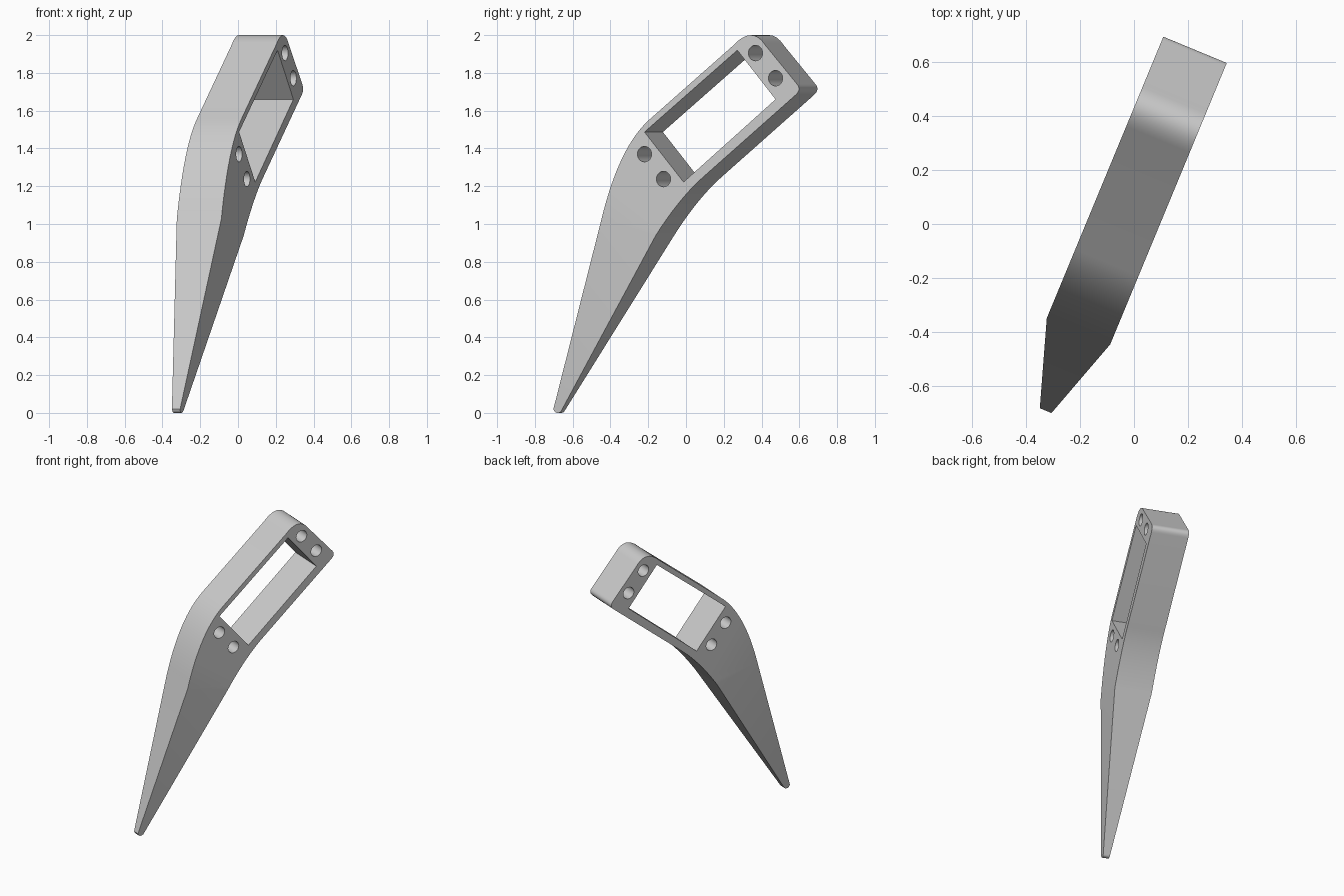
import bpy, bmesh, math
from mathutils import Matrix, Vector

cube = bpy.data.objects.get("Cube")
if cube:
    bpy.data.objects.remove(cube)

# Leg plane: local x runs along the leg's heading, local y is up, local z is its thickness
TURN = math.radians(22.5)
S, C = math.sin(TURN), math.cos(TURN)
FRAME = Matrix(((S, 0, C, 0), (C, 0, -S, 0), (0, 1, 0, 0), (0, 0, 0, 1)))
MID, HALF, TIP_HALF = -0.038, 0.1275, 0.022

grey = bpy.data.materials.new("plain_grey")
grey.use_nodes = True
colour = (0.6, 0.6, 0.6, 1)
grey.diffuse_color = colour
grey.node_tree.nodes["Principled BSDF"].inputs["Base Color"].default_value = colour


def bend(a, b, c, steps):
    """Points on a quadratic curve from a to c, pulled towards b."""
    a, b, c = Vector(a), Vector(b), Vector(c)
    return [a.lerp(b, i / steps).lerp(b.lerp(c, i / steps), i / steps)
            for i in range(steps + 1)]


def slab(name, outline, half, shape=None):
    """Extrude an outline through the leg's thickness."""
    bm = bmesh.new()
    face = bm.faces.new([bm.verts.new((p[0], p[1], -half)) for p in outline])
    top = bmesh.ops.extrude_face_region(bm, geom=[face])["geom"]
    for v in top:
        if isinstance(v, bmesh.types.BMVert):
            v.co.z = half
    if shape:
        shape(bm)
    for v in bm.verts:
        v.co.z += MID
    bm.transform(FRAME)
    bmesh.ops.recalc_face_normals(bm, faces=bm.faces)
    mesh = bpy.data.meshes.new(name)
    bm.to_mesh(mesh)
    bm.free()
    mesh.materials.append(grey)
    ob = bpy.data.objects.new(name, mesh)
    bpy.context.collection.objects.link(ob)
    return ob


# Leg outline: tip, outer bend, rounded top, end corner, inner bend
outer_kink, inner_kink = (-0.447, 1.026), (-0.136, 0.94)
outline = (
    bend((-0.766, 0.02), (-0.76, 0), (-0.745, 0), 4)
    + bend((-0.738, 0), (-0.727, 0), (-0.72, 0.012), 3)
    + bend(inner_kink, (0.0, 1.138), (0.137, 1.25), 14)
    + bend((0.665, 1.683), (0.70, 1.712), (0.672, 1.742), 8)
    + bend((0.491, 1.947), (0.416, 2.052), (0.31, 1.947), 16)
    + bend((-0.17, 1.555), (-0.347, 1.411), outer_kink, 16)
)


def taper(bm):
    """Thin the lower leg evenly from the kink line to the tip."""
    a, b = Vector((*outer_kink, 0)), Vector((*inner_kink, 0))
    down = Vector(((b - a).y, -(b - a).x, 0)).normalized()
    bmesh.ops.bisect_plane(bm, geom=bm.verts[:] + bm.edges[:] + bm.faces[:],
                           dist=1e-4, plane_co=a, plane_no=down)
    reach = max((v.co - a).dot(down) for v in bm.verts)
    for v in bm.verts:
        t = max(0, (v.co - a).dot(down)) / reach
        v.co.z *= 1 + t * (TIP_HALF / HALF - 1)


leg = slab("leg", outline, HALF, taper)

# Rectangular window and four screw holes, cut right through
window = [(0.331, 1.92), (0.55, 1.66), (0.023, 1.222), (-0.201, 1.487)]
cutters = [slab("window_cutter", window, 0.3)]
for x, z in [(0.435, 1.905), (0.55, 1.772), (-0.201, 1.37), (-0.092, 1.238)]:
    ring = [(x + 0.041 * math.cos(k * math.tau / 32), z + 0.041 * math.sin(k * math.tau / 32))
            for k in range(32)]
    cutters.append(slab("screw_hole_cutter", ring, 0.3))

bpy.context.view_layer.objects.active = leg
leg.select_set(True)
for cutter in cutters:
    cutter.hide_render = True
    cut = leg.modifiers.new("cut", "BOOLEAN")
    cut.operation, cut.solver, cut.object = "DIFFERENCE", "EXACT", cutter
    bpy.ops.object.modifier_apply(modifier=cut.name)
    bpy.data.objects.remove(cutter)

bpy.ops.object.shade_smooth_by_angle(angle=math.radians(25))
